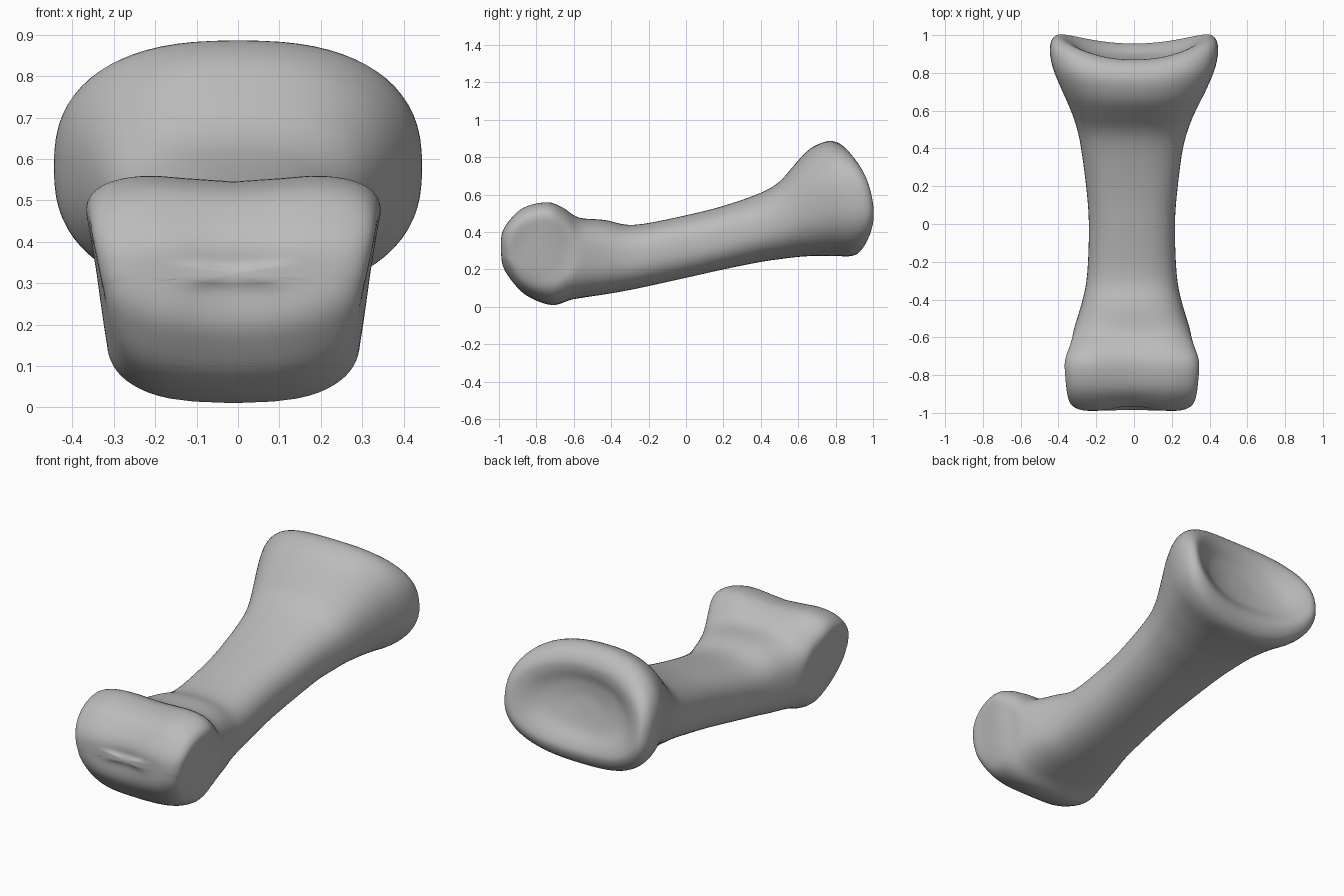
import bpy, bmesh, math
from mathutils import Vector

cube = bpy.data.objects.get("Cube")
if cube:
    bpy.data.objects.remove(cube)

bone_mat = bpy.data.materials.new("bone grey")
bone_mat.use_nodes = True
GREY = (0.5, 0.5, 0.5, 1)
bone_mat.diffuse_color = GREY
bone_mat.node_tree.nodes["Principled BSDF"].inputs["Base Color"].default_value = GREY

# Rings from knuckle to socket:
# top y, top z, bottom y, bottom z, half width, squareness, side bow in y
RINGS = [
    (-.99, .35, -.99, .29, .18, 4, 0),
    (-.985, .40, -.985, .21, .27, 4, 0),
    (-.95, .46, -.95, .145, .325, 4.5, 0),
    (-.87, .535, -.87, .06, .345, 5, 0),
    (-.74, .565, -.72, .003, .355, 5, 0),
    (-.65, .53, -.62, .035, .335, 4, 0),
    (-.57, .478, -.54, .05, .31, 3, 0),
    (-.43, .465, -.40, .072, .265, 2.6, 0),
    (-.28, .437, -.25, .10, .237, 2.5, 0),
    (0, .49, 0, .155, .228, 2.5, 0),
    (.2, .54, .2, .20, .243, 2.5, 0),
    (.4, .61, .4, .24, .27, 2.4, 0),
    (.5, .67, .52, .257, .297, 2.4, 0),
    (.58, .76, .64, .27, .335, 2.4, 0),
    (.66, .845, .78, .272, .39, 2.4, .01),
    (.76, .888, .88, .27, .437, 2.5, .03),
    (.83, .868, .93, .295, .445, 2.5, .07),
    (.865, .82, .955, .35, .41, 2.4, .085),
    (.868, .77, .94, .40, .35, 2.3, .07),
    (.855, .71, .90, .46, .24, 2.1, .025),
    (.855, .63, .875, .54, .09, 2, 0),
]
STEPS, SIDES = 5, 72


def smooth_rings(keys):
    """Catmull-Rom blend between the key rings."""
    pts = [keys[0]] + keys + [keys[-1]]
    for i in range(1, len(pts) - 2):
        for s in range(STEPS):
            t = s / STEPS
            yield [0.5 * (2 * b + (c - a) * t + (2 * a - 5 * b + 4 * c - d) * t * t
                          + (3 * b - a - 3 * c + d) * t ** 3)
                   for a, b, c, d in zip(*pts[i - 1:i + 3])]
    yield keys[-1]


def bump(d, r):
    return math.exp(-(d / r) ** 2)


def sculpt(p):
    """Shape the knuckle: taper, groove, side hollows."""
    x, y, z = p
    k = min(1, max(0, (-y - .45) / .25))
    x *= 1 + k * .32 * (z - .3)
    # Groove over the front and top of the knuckle
    g = bump(x, .10) * k
    y += .03 * g * bump(y + 1, .15)
    if z > .3:
        z -= .035 * g * bump(y + .78, .16)
    else:
        z += .05 * k * min(1, abs(x) / .3) ** 2
    # Shallow disc on each flat side
    r = math.hypot(y + .77, z - .29)
    if abs(x) > .2:
        x -= math.copysign(.022, x) / (1 + math.exp((r - .17) / .015))
    return Vector((x - .011 * min(1, max(0, (.7 - y) / .3)), y, z))


def ring_points(ring):
    yt, zt, yb, zb, hw, n, bow = ring
    for i in range(SIDES):
        a = math.tau * i / SIDES
        c, s = math.cos(a), math.sin(a)
        cx = math.copysign(abs(c) ** (2 / n), c)
        sz = math.copysign(abs(s) ** (2 / n), s)
        t = (sz + 1) / 2
        yield sculpt((hw * cx, yb + (yt - yb) * t + bow * cx * cx, zb + (zt - zb) * t))


# Loft the whole bone and close both ends
bm = bmesh.new()
loops = [[bm.verts.new(p) for p in ring_points(r)] for r in smooth_rings(RINGS)]
for low, high in zip(loops, loops[1:]):
    for i in range(SIDES):
        j = (i + 1) % SIDES
        bm.faces.new((low[i], low[j], high[j], high[i]))
for loop in (loops[0], loops[-1]):
    mid = bm.verts.new(sum((v.co for v in loop), Vector()) / SIDES)
    for i in range(SIDES):
        bm.faces.new((loop[i], loop[(i + 1) % SIDES], mid))
# Relax the surface
for _ in range(3):
    bmesh.ops.smooth_vert(bm, verts=bm.verts, factor=0.5,
                          use_axis_x=True, use_axis_y=True, use_axis_z=True)
bmesh.ops.recalc_face_normals(bm, faces=bm.faces)
for f in bm.faces:
    f.smooth = True

mesh = bpy.data.meshes.new("finger_bone")
bm.to_mesh(mesh)
bm.free()
mesh.materials.append(bone_mat)
bone = bpy.data.objects.new("finger_bone", mesh)
bpy.context.collection.objects.link(bone)
